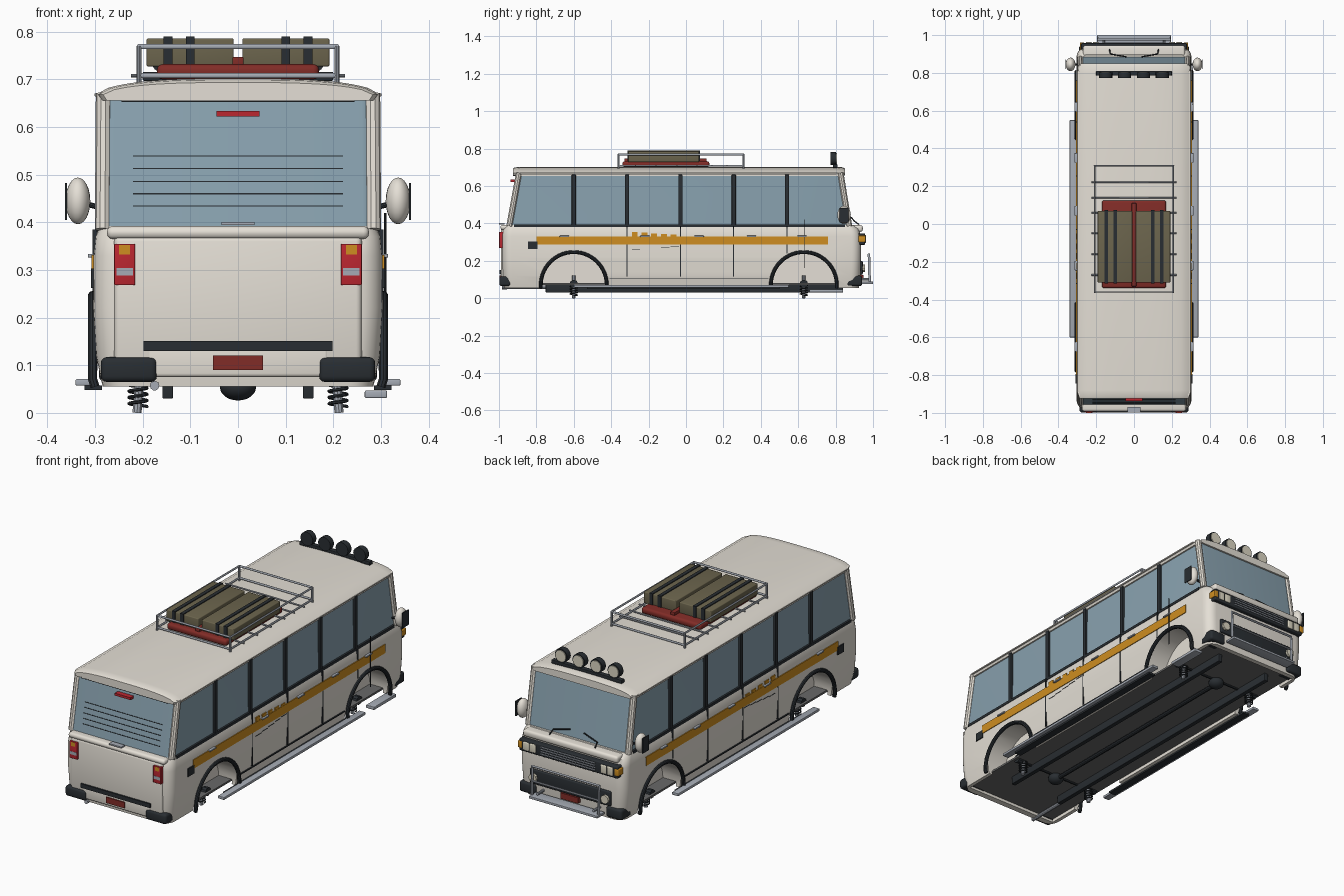
import bpy, bmesh, math
from mathutils import Vector

if "Cube" in bpy.data.objects:
    bpy.data.objects.remove(bpy.data.objects["Cube"])

def material(name, rgb):
    m = bpy.data.materials.new(name)
    m.diffuse_color = (*rgb, 1)
    m.use_nodes = True
    m.node_tree.nodes["Principled BSDF"].inputs["Base Color"].default_value = m.diffuse_color
    return m

CREAM = material("cream", (.78, .74, .67))
GLASS = material("glass", (.25, .36, .43))
DARK = material("dark", (.022, .027, .032))
ORANGE = material("orange", (.62, .27, .015))
RED = material("red", (.5, .02, .03))
MAROON = material("maroon", (.22, .025, .02))
KHAKI = material("khaki", (.15, .13, .075))
METAL = material("metal", (.38, .41, .46))
LENS = material("lens", (.72, .68, .55))
UNDER = material("underside", (.14, .14, .14))

def finish(name, bm, mat):
    bmesh.ops.recalc_face_normals(bm, faces=bm.faces)
    me = bpy.data.meshes.new(name)
    bm.to_mesh(me)
    bm.free()
    me.materials.append(mat)
    ob = bpy.data.objects.new(name, me)
    bpy.context.collection.objects.link(ob)
    return ob

def skin(name, rings, mat):
    """Bridge matching closed rings and cap both ends."""
    bm = bmesh.new()
    vs = [[bm.verts.new(p) for p in r] for r in rings]
    n = len(vs[0])
    for a, b in zip(vs, vs[1:]):
        for i in range(n):
            bm.faces.new((a[i], a[(i + 1) % n], b[(i + 1) % n], b[i]))
    bm.faces.new(vs[0][::-1])
    bm.faces.new(vs[-1])
    return finish(name, bm, mat)

def plan(hw, y0, y1, r, z, n=6):
    """Rounded rectangle seen from above."""
    pts = []
    for k, (cx, cy) in enumerate([(hw - r, y1 - r), (r - hw, y1 - r), (r - hw, y0 + r), (hw - r, y0 + r)]):
        for i in range(n + 1):
            a = math.pi / 2 * (k + i / n)
            pts.append((cx + r * math.cos(a), cy + r * math.sin(a), z))
    return pts

def box(name, x, y, z, mat, bevel=0):
    bm = bmesh.new()
    bmesh.ops.create_cube(bm, size=1)
    for v in bm.verts:
        v.co = [(r[0] + r[1]) / 2 + c * abs(r[1] - r[0]) for c, r in zip(v.co, (x, y, z))]
    if bevel:
        bmesh.ops.bevel(bm, geom=bm.edges[:], offset=bevel, segments=3, profile=.5, affect='EDGES')
    return finish(name, bm, mat)

def pair(name, x, y, z, mat, bevel=0):
    for s, tag in ((1, "_right"), (-1, "_left")):
        box(name + tag, (s * x[0], s * x[1]), y, z, mat, bevel)

def tube(name, pts, r, mat, closed=False, res=3):
    cu = bpy.data.curves.new(name, 'CURVE')
    cu.dimensions = '3D'
    cu.bevel_depth, cu.bevel_resolution, cu.use_fill_caps = r, res, True
    sp = cu.splines.new('POLY')
    sp.points.add(len(pts) - 1)
    for p, c in zip(sp.points, pts):
        p.co = (*c, 1)
    sp.use_cyclic_u = closed
    tmp = bpy.data.objects.new(name + "_path", cu)
    bpy.context.collection.objects.link(tmp)
    me = bpy.data.meshes.new_from_object(tmp.evaluated_get(bpy.context.evaluated_depsgraph_get()))
    bpy.data.objects.remove(tmp)
    me.materials.clear()
    me.materials.append(mat)
    ob = bpy.data.objects.new(name, me)
    bpy.context.collection.objects.link(ob)
    return ob

def ball(name, c, size, mat):
    bm = bmesh.new()
    bmesh.ops.create_uvsphere(bm, u_segments=20, v_segments=12, radius=1)
    for v in bm.verts:
        v.co = Vector(a + b * d for a, b, d in zip(c, v.co, size))
    return finish(name, bm, mat)

AXLES = (-.6, .63)
rear_y = lambda z: -.957 + (z - .385) / .275 * .05
front_y = lambda z: .885 - (z - .385) / .275 * .045

# Lower body with wheel openings and recessed floor
body = skin("lower_body", [plan(*s) for s in [
    (.284, -.972, .925, .05, .055), (.298, -.98, .932, .05, .12), (.304, -.983, .935, .05, .22),
    (.303, -.983, .935, .05, .33), (.299, -.978, .925, .05, .37), (.29, -.962, .895, .045, .392)]], CREAM)
cutters = [box("floor_cut", (-.265, .265), (-.94, .9), (-.1, .078), CREAM)]
for y in AXLES:
    for s in (1, -1):
        cutters.append(tube("arch_cut", [(s * .19, y, .07), (s * .4, y, .07)], .172, CREAM, res=12))
for c in cutters:
    c.hide_render = True
    m = body.modifiers.new("cut", 'BOOLEAN')
    m.object, m.solver = c, 'EXACT'
me = bpy.data.meshes.new_from_object(body.evaluated_get(bpy.context.evaluated_depsgraph_get()))
body.modifiers.clear()
body.data = me
for c in cutters:
    bpy.data.objects.remove(c)
box("floor", (-.263, .263), (-.94, .9), (.07, .08), UNDER)

# Glasshouse, corner posts and window pillars
skin("windows", [plan(.287, rear_y(.38), front_y(.38), .025, .38), plan(.284, rear_y(.67), front_y(.67), .025, .67)], GLASS)
for s in (1, -1):
    for nm, f, o in (("rear_post", rear_y, .012), ("front_post", front_y, -.012)):
        tube(nm, [(s * .284, f(.385) + o, .385), (s * .282, f(.67) + o, .67)], .0165, CREAM)
pair("window_sill", (.28, .297), (-.92, .85), (.38, .394), DARK)
pair("window_header", (.28, .292), (-.9, .83), (.652, .668), CREAM)
for y in (-.6, -.315, -.03, .255, .54):
    pair("window_pillar", (.28, .296), (y - .011, y + .011), (.385, .66), DARK, .002)

# Arched roof
def roof_ring(y, sx, h):
    top = [(.298 * sx * t, y, .668 + .034 * h * max(0, 1 - abs(t) ** 3) ** .6) for t in [i / 12 - 1 for i in range(25)]]
    return top + [(.29 * sx, y, .656), (-.29 * sx, y, .656)]
skin("roof", [roof_ring(*a) for a in ((-.925, .95, .75), (-.915, .98, .92), (-.88, 1, 1), (.8, 1, 1), (.835, .98, .94), (.85, .95, .75))], CREAM)
pair("drip_rail", (.29, .301), (-.89, .81), (.664, .671), CREAM, .002)
box("rear_header_gap", (-.245, .245), (-.925, -.9), (.653, .66), DARK)

# Rear end
box("rear_ledge", (-.275, .275), (-.992, -.93), (.365, .392), CREAM, .012)
box("rear_door", (-.26, .26), (-.99, -.95), (.1, .372), CREAM, .012)
box("rear_lower_panel", (-.19, .19), (-.992, -.94), (.075, .15), CREAM, .008)
box("rear_trim", (-.198, .198), (-.998, -.98), (.13, .151), DARK)
box("rear_plate", (-.052, .052), (-.998, -.98), (.09, .12), MAROON)
box("rear_handle", (-.035, .035), (-.999, -.97), (.394, .401), METAL)
pair("rear_bumper", (.17, .288), (-.998, -.935), (.065, .117), DARK, .012)
pair("tail_light", (.216, .26), (-.999, -.97), (.268, .355), RED, .002)
pair("tail_indicator", (.227, .25), (-1, -.98), (.332, .352), ORANGE)
pair("reverse_light", (.22, .255), (-1, -.98), (.288, .304), METAL)
box("high_brake_light", (-.045, .045), (-.938, -.905), (.622, .634), RED)
for z in (.434, .46, .486, .513, .539):
    box("heater_line", (-.22, .22), (rear_y(z) - .002, rear_y(z) + .01), (z - .0012, z + .0012), DARK)

# Front end: grille, lights, bumper, bull bar, wipers
box("front_ledge", (-.27, .27), (.86, .945), (.355, .39), CREAM, .012)
box("grille", (-.28, .28), (.9, .957), (.285, .347), DARK, .006)
for z in (.3, .312, .324, .336):
    box("grille_slat", (-.155, .155), (.95, .96), (z - .002, z + .002), METAL)
for x in (.185, .222):
    pair("headlight", (x, x + .033), (.94, .963), (.295, .338), LENS, .004)
pair("front_indicator", (.262, .287), (.915, .96), (.3, .335), ORANGE, .004)
box("front_bumper_insert", (-.23, .23), (.9, .945), (.125, .2), DARK, .006)
box("front_plate", (-.05, .05), (.93, .95), (.095, .125), MAROON)
pair("front_bumper_corner", (.2, .292), (.86, .942), (.065, .12), DARK, .012)
for s in (1, -1):
    tube("fog_light", [(s * .205, .93, .16), (s * .205, .957, .16)], .022, LENS)
    tube("wiper", [(s * .13, .925, .394), (s * .125, .9, .412), (s * .04, .885, .43)], .0035, DARK)
    tube("bull_bar_stay", [(s * .16, .92, .1), (s * .16, .98, .1)], .007, METAL)
tube("bull_bar", [(-.19, .982, .09), (-.19, .978, .235), (.19, .978, .235), (.19, .982, .09)], .007, METAL)
tube("bull_bar_middle", [(-.19, .98, .16), (.19, .98, .16)], .005, METAL)
box("front_step", (-.195, .195), (.94, 1), (.076, .088), METAL, .002)

# Side stripe, seams, handles, steps, arch trims
pair("stripe", (.298, .307), (-.8, .76), (.286, .331), ORANGE)
pair("fuel_flap", (.298, .309), (-.845, -.795), (.262, .303), DARK)
for i in range(5):
    y = -.29 + i * .052
    pair("stripe_flick", (.298, .3055), (y, y + .032), (.331, .353 - .003 * i), ORANGE)
    pair("stripe_shadow", (.298, .3055), (y, y + .045), (.257 + .005 * i, .259 + .005 * i), DARK)
for y in (-.315, -.03, .255, .54):
    pair("door_seam", (.29, .3055), (y - .0025, y + .0025), (.115 if y < .5 else .24, .385), DARK)
for y in (-.65, -.22, .07, .35, .62):
    pair("door_handle", (.298, .315), (y - .025, y + .025), (.326, .334), METAL, .002)
pair("sill_trim", (.28, .302), (-.41, .44), (.104, .109), DARK)
pair("running_board", (.305, .341), (-.6, .55), (.057, .071), METAL, .003)
pair("running_board_edge", (.285, .322), (-.53, .5), (.048, .058), DARK)
box("entry_step", (.266, .313), (.66, .84), (.031, .047), METAL, .003)
tube("antenna", [(.309, .635, .16), (.309, .635, .42)], .0025, DARK)
for s in (1, -1):
    for y in AXLES:
        arc = [(s * .305, y + .176 * math.cos(a), .07 + .176 * math.sin(a)) for a in [math.pi * i / 28 for i in range(29)]]
        tube("arch_trim", [(s * .3, y + .176, .055)] + arc + [(s * .3, y - .176, .055)], .01, DARK)
    # Door mirrors
    ball("mirror", (s * .336, .845, .445), (.026, .036, .049), CREAM)
    box("mirror_plate", (s * .359, s * .363), (.82, .87), (.405, .483), DARK)
    tube("mirror_arm", [(s * .285, .845, .43), (s * .325, .845, .44)], .006, DARK)

# Roof rack
for z in (.708, .769):
    tube("rack_frame", [(-.208, -.36, z), (.208, -.36, z), (.208, .308, z), (-.208, .308, z)], .0055, METAL, True)
for s in (1, -1):
    for y in (-.36, .308):
        tube("rack_post", [(s * .208, y, .69), (s * .208, y, .77)], .0055, METAL)
for y in (-.27, -.16, -.05, .06, .14, .22):
    tube("rack_slat", [(-.225, y, .708), (.225, y, .708)], .004, METAL)

# Luggage
box("cargo_board", (-.17, .17), (-.34, .125), (.7, .732), MAROON, .012)
box("cargo_board_ridge", (-.012, .012), (-.33, .11), (.725, .747), MAROON, .003)
pair("cargo_case", (.009, .192), (-.31, .07), (.727, .786), KHAKI, .004)
for x in (.1, .147):
    pair("cargo_strap", (x - .009, x + .009), (-.314, .074), (.726, .79), DARK)

# Roof lamps
box("lamp_bar", (-.2, .2), (.785, .81), (.697, .716), DARK, .003)
for x in (-.15, -.05, .05, .15):
    tube("roof_lamp", [(x, .772, .746), (x, .802, .746)], .035, DARK, res=6)
    tube("roof_lamp_lens", [(x, .8, .746), (x, .806, .746)], .029, LENS, res=6)

# Chassis: rails, driveshaft, exhaust, axles and springs
pair("frame_rail", (.136, .159), (-.75, .84), (.03, .075), DARK, .003)
tube("driveshaft", [(0, -.6, .05), (0, .63, .05)], .011, DARK)
tube("exhaust", [(-.175, -.985, .057), (-.175, -.4, .06)], .01, METAL)
for y in AXLES:
    ball("differential", (0, y, .054), (.038, .038, .028), DARK)
    tube("axle", [(-.24, y, .077), (.24, y, .077)], .012, DARK)
    for s in (1, -1):
        tube("hub", [(s * .225, y, .077), (s * .25, y, .077)], .022, DARK)
        coil = [(s * .21 + .019 * math.cos(a), y + .019 * math.sin(a), .013 + .065 * a / (10 * math.pi))
                for a in [math.pi * i / 8 for i in range(81)]]
        tube("coil_spring", coil, .0035, DARK, res=1)
        tube("shock_absorber", [(s * .212, y, .0), (s * .203, y, .12)], .01, METAL)

# Smooth shading with crisp edges
for o in bpy.context.scene.objects:
    o.select_set(o.type == 'MESH')
bpy.context.view_layer.objects.active = body
bpy.ops.object.shade_smooth_by_angle(angle=math.radians(35))
